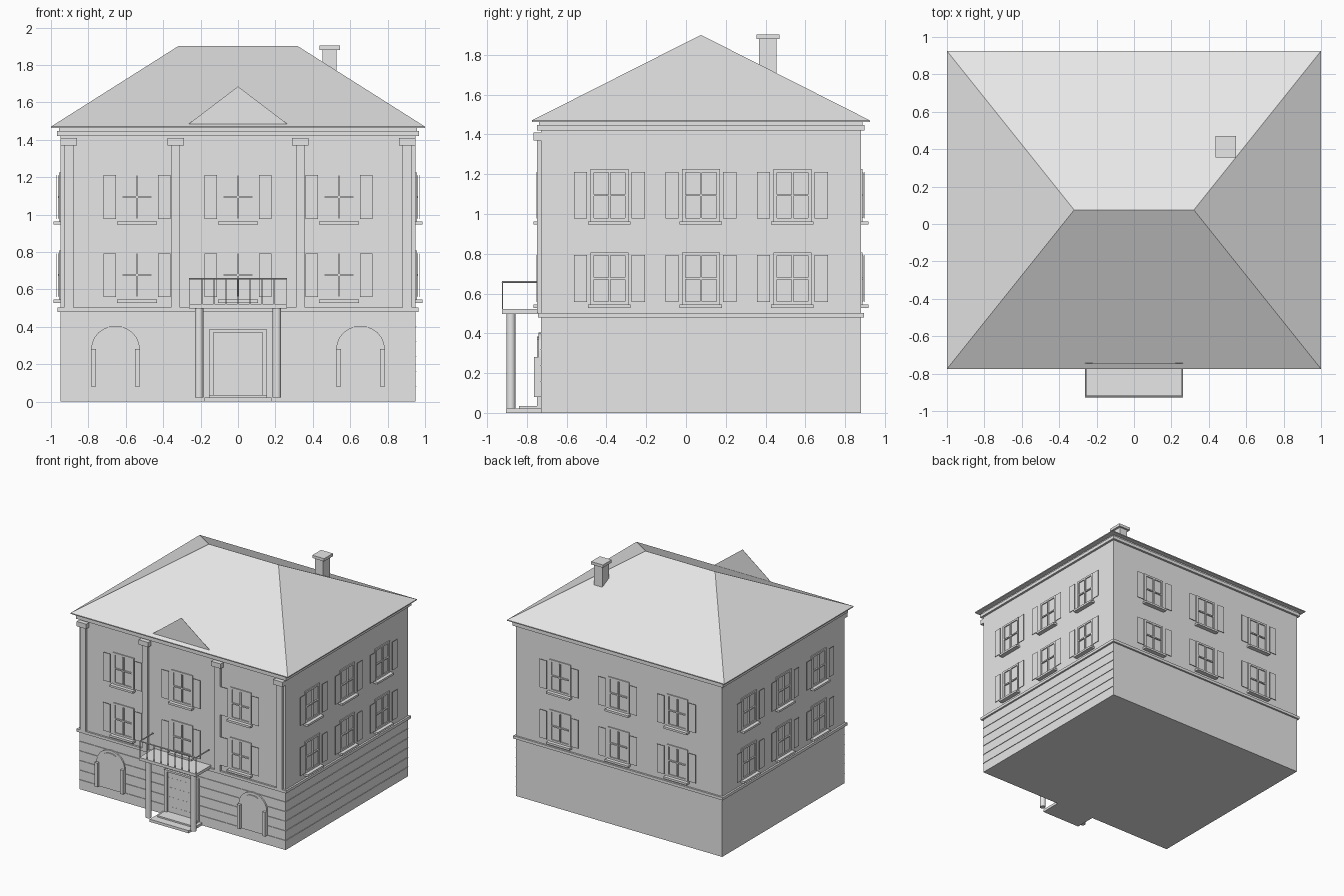
import bpy, bmesh, math
from mathutils import Matrix, Vector

cube = bpy.data.objects.get("Cube")
if cube:
    bpy.data.objects.remove(cube)

# One pale stone colour
stone = bpy.data.materials.new("pale_grey")
stone.use_nodes = True
stone.diffuse_color = (0.8, 0.8, 0.8, 1)
stone.node_tree.nodes["Principled BSDF"].inputs["Base Color"].default_value = (0.8, 0.8, 0.8, 1)

parts = {}
MID_Y = 0.075
HALF_X, HALF_Y = 0.95, 0.805


def part(name):
    return parts.setdefault(name, bmesh.new())


def box(name, x, y, z, m=Matrix()):
    """Box from (min, max) ranges, moved by m."""
    size = Matrix.Diagonal((x[1] - x[0], y[1] - y[0], z[1] - z[0], 1))
    mid = Matrix.Translation((sum(x) / 2, sum(y) / 2, sum(z) / 2))
    bmesh.ops.create_cube(part(name), size=1, matrix=m @ mid @ size)


def rod(name, a, b, radius, sides=8):
    a, b = Vector(a), Vector(b)
    turn = (b - a).to_track_quat('Z', 'Y').to_matrix().to_4x4()
    bmesh.ops.create_cone(part(name), cap_ends=True, segments=sides, radius1=radius, radius2=radius,
                          depth=(b - a).length, matrix=Matrix.Translation((a + b) / 2) @ turn)


def plate(name, outline, y0, y1):
    """Extrude an (x, z) outline along y."""
    bm = part(name)
    face = bm.faces.new([bm.verts.new((x, y0, z)) for x, z in outline])
    out = bmesh.ops.extrude_face_region(bm, geom=[face])
    verts = [v for v in out["geom"] if isinstance(v, bmesh.types.BMVert)]
    bmesh.ops.translate(bm, verts=verts, vec=(0, y1 - y0, 0))


def slab(name, grow, z):
    """Band that runs around the whole house."""
    box(name, (-HALF_X - grow, HALF_X + grow),
        (MID_Y - HALF_Y - grow, MID_Y + HALF_Y + grow), z)


# Walls, string course and cornice
slab("walls", 0, (0, 1.465))
slab("string_course", 0.015, (0.48, 0.503))
slab("cornice_lower", 0.018, (1.42, 1.447))
slab("cornice_upper", 0.008, (1.447, 1.463))

# Hipped roof with thin eave
EAVE_Y = 0.85
box("roof_eave", (-1, 1), (MID_Y - EAVE_Y, MID_Y + EAVE_Y), (1.462, 1.47))
bm = part("roof")
corners = [bm.verts.new((x, MID_Y + y, 1.47))
           for x, y in ((-1, -EAVE_Y), (1, -EAVE_Y), (1, EAVE_Y), (-1, EAVE_Y))]
left, right = [bm.verts.new((x, MID_Y, 1.9)) for x in (-0.32, 0.32)]
a, b, c, d = corners
for f in ((a, b, right, left), (b, c, right), (c, d, left, right), (d, a, left), (d, c, b, a)):
    bm.faces.new(f)

# Gable panel above the front eave, and chimney
plate("front_gable", [(-0.28, 1.472), (0.28, 1.472), (0, 1.685)], -0.745, -0.743)
box("chimney", (0.452, 0.527), (0.367, 0.455), (1.5, 1.885))
box("chimney_cap", (0.436, 0.545), (0.355, 0.47), (1.88, 1.903))

# Facades: rotation, wall distance, window spacing
facades = [(0, HALF_Y, 0.54), (90, HALF_X, 0.46), (180, HALF_Y, 0.54), (270, HALF_X, 0.46)]
for angle, dist, spacing in facades:
    wall = (Matrix.Translation((0, MID_Y, 0)) @ Matrix.Rotation(math.radians(angle), 4, 'Z')
            @ Matrix.Translation((0, -dist, 0)))
    for col in (-1, 0, 1):
        for base in (0.545, 0.963):
            m = wall @ Matrix.Translation((col * spacing, 0, base))
            for s in (-1, 1):
                box("window_frames", sorted((s * 0.078, s * 0.096)), (-0.008, 0), (0, 0.262), m)
                box("shutters", sorted((s * 0.112, s * 0.178)), (-0.021, -0.017), (0.013, 0.248), m)
            for z in ((0, 0.016), (0.246, 0.262)):
                box("window_frames", (-0.078, 0.078), (-0.008, 0), z, m)
            box("window_bars", (-0.005, 0.005), (-0.012, 0), (0.016, 0.246), m)
            box("window_bars", (-0.078, 0.078), (-0.011, 0), (0.126, 0.136), m)
            box("window_sills", (-0.107, 0.107), (-0.037, 0), (-0.017, 0), m)
    # Thin courses on the plinth of the front and +x side
    if angle in (0, 90):
        half = HALF_X if angle == 0 else HALF_Y
        for i in range(1, 6):
            box("plinth_courses", (-half, half), (-0.005, 0), (i * 0.08 - 0.001, i * 0.08 + 0.001), wall)

FRONT = MID_Y - HALF_Y

# Pilasters with capitals
for x in (-0.905, -0.334, 0.334, 0.905):
    box("pilasters", (x - 0.025, x + 0.025), (FRONT - 0.02, FRONT), (0.503, 1.41))
    box("pilaster_capitals", (x - 0.044, x + 0.044), (FRONT - 0.037, FRONT), (1.37, 1.41))

# Arched ground floor niches
for x in (-0.655, 0.655):
    arch = [(x - 0.13, 0.08), (x + 0.13, 0.08)]
    arch += [(x + 0.13 * math.cos(t * math.pi / 12), 0.28 + 0.125 * math.sin(t * math.pi / 12))
             for t in range(13)]
    plate("arch_panels", arch, FRONT, FRONT - 0.012)
    lens = [(x - 0.05, 0.37), (x + 0.05, 0.37), (x + 0.025, 0.382), (x - 0.025, 0.382)]
    plate("arch_keystones", lens, FRONT - 0.012, FRONT - 0.02)
    for s in (-1, 1):
        box("arch_jambs", sorted((x + s * 0.105, x + s * 0.13)), (FRONT - 0.035, FRONT), (0.08, 0.28))

# Door and surround
box("door", (-0.13, 0.13), (FRONT - 0.004, FRONT), (0.03, 0.37))
for s in (-1, 1):
    box("door_surround", sorted((s * 0.13, s * 0.155)), (FRONT - 0.02, FRONT), (0.03, 0.37))
box("door_surround", (-0.155, 0.155), (FRONT - 0.02, FRONT), (0.37, 0.385))

# Steps, columns and balcony slab
box("lower_step", (-0.18, 0.18), (-0.905, FRONT), (0, 0.022))
box("upper_step", (-0.155, 0.155), (-0.84, FRONT), (0, 0.034))
box("balcony_slab", (-0.262, 0.262), (-0.925, FRONT), (0.498, 0.522))
for s in (-1, 1):
    rod("porch_columns", (s * 0.208, -0.88, 0.022), (s * 0.208, -0.88, 0.5), 0.023, 12)

# Balcony railing
for i in range(9):
    x = -0.258 + i * 0.0645
    rod("balusters", (x, -0.922, 0.52), (x, -0.922, 0.657), 0.003, 6)
rod("handrail", (-0.261, -0.922, 0.657), (0.261, -0.922, 0.657), 0.005)
for s in (-1, 1):
    rod("handrail", (s * 0.258, -0.925, 0.657), (s * 0.258, FRONT - 0.02, 0.657), 0.005)

# Turn every part into an object
for name, bm in parts.items():
    bmesh.ops.recalc_face_normals(bm, faces=bm.faces)
    mesh = bpy.data.meshes.new(name)
    bm.to_mesh(mesh)
    bm.free()
    mesh.materials.append(stone)
    obj = bpy.data.objects.new(name, mesh)
    bpy.context.collection.objects.link(obj)
    if name == "porch_columns":
        for p in mesh.polygons:
            p.use_smooth = len(p.vertices) == 4
